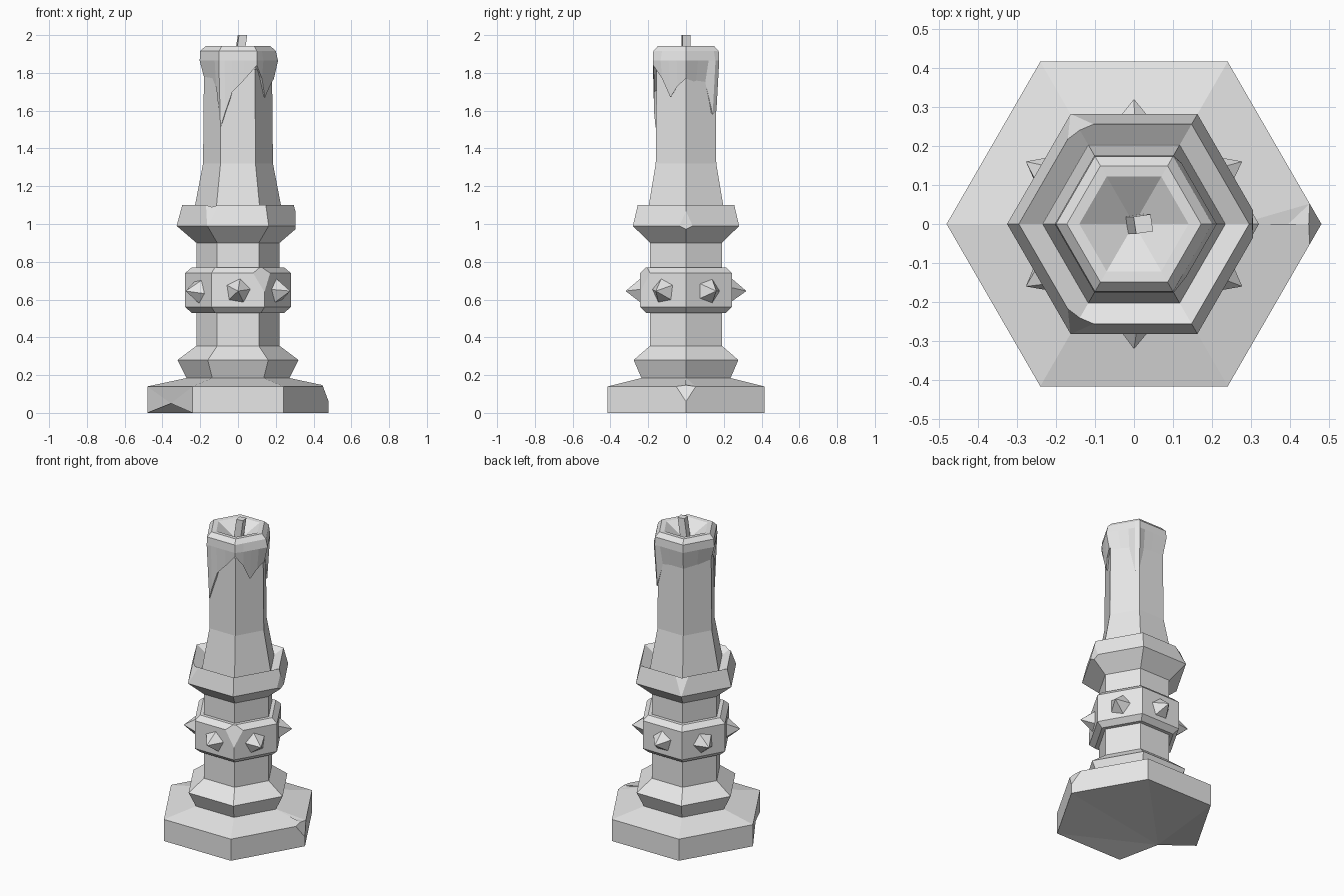
import bpy, bmesh
from math import sin, cos, radians, pi
from mathutils import Vector, Matrix

if "Cube" in bpy.data.objects:
    bpy.data.objects.remove(bpy.data.objects["Cube"], do_unlink=True)

GREY = (0.8, 0.8, 0.8, 1)
mat = bpy.data.materials.new("pale grey")
mat.use_nodes = True
mat.diffuse_color = GREY
mat.node_tree.nodes["Principled BSDF"].inputs["Base Color"].default_value = GREY


def polar(r, deg, z):
    return Vector((r * cos(radians(deg)), r * sin(radians(deg)), z))


def hex_radius(r, deg):
    """Distance to the outline of a hexagon with corner radius r."""
    return r * cos(pi / 6) / cos(radians(deg % 60 - 30))


def bridge(bm, rows):
    for low, high in zip(rows, rows[1:]):
        n = len(low)
        for i in range(n):
            j = (i + 1) % n
            bm.faces.new((low[i], low[j], high[j], high[i]))


def hex_lathe(profile):
    """Closed six-sided solid from (radius, height) pairs."""
    bm = bmesh.new()
    rows = [[bm.verts.new(polar(r, 60 * i, z)) for i in range(6)] for r, z in profile]
    bridge(bm, rows)
    bm.faces.new(rows[0][::-1])
    bm.faces.new(rows[-1])
    return bm


def chip(bm, deg, low, high):
    """Slice a corner off along the slope between two (radius, height) points."""
    (r0, z0), (r1, z1) = low, high
    bmesh.ops.bisect_plane(bm, geom=bm.verts[:] + bm.edges[:] + bm.faces[:],
                           plane_co=polar(r0, deg, z0),
                           plane_no=polar(z1 - z0, deg, r0 - r1), clear_outer=True)
    bmesh.ops.holes_fill(bm, edges=[e for e in bm.edges if e.is_boundary], sides=0)


def notch(bm, near, target):
    """Split the edge nearest a point and pull its middle to the target."""
    def middle(e):
        return (e.verts[0].co + e.verts[1].co) / 2
    edge = min(bm.edges, key=lambda e: (middle(e) - near).length)
    vert = bmesh.utils.edge_split(edge, edge.verts[0], 0.5)[1]
    vert.co = target
    bmesh.ops.triangulate(bm, faces=list(vert.link_faces))


def finish(bm, name):
    bmesh.ops.recalc_face_normals(bm, faces=bm.faces[:])
    mesh = bpy.data.meshes.new(name)
    bm.to_mesh(mesh)
    bm.free()
    mesh.materials.append(mat)
    bpy.context.collection.objects.link(bpy.data.objects.new(name, mesh))


# Foot, with a chipped corner and a broken lower edge
bm = hex_lathe([(0.48, 0), (0.48, 0.14), (0.27, 0.185)])
chip(bm, 0, (0.48, 0.06), (0.45, 0.14))
notch(bm, Vector((0.45, 0, 0.145)), Vector((0.395, 0, 0.152)))
notch(bm, polar(0.415, 210, 0), polar(0.41, 210, 0.05))
finish(bm, "foot")

# Stem and lower collar
finish(hex_lathe([(0.22, 0.34), (0.22, 0.92)]), "stem")
finish(hex_lathe([(0.27, 0.18), (0.32, 0.28), (0.22, 0.355)]), "lower_collar")

# Studded band
bm = hex_lathe([(0.245, 0.53), (0.28, 0.56), (0.28, 0.74), (0.245, 0.77)])
chip(bm, 300, (0.28, 0.64), (0.25, 0.74))
finish(bm, "band")
for i in range(6):
    bm = bmesh.new()
    bmesh.ops.create_cone(bm, cap_ends=True, segments=5, radius1=0.072, radius2=0,
                          depth=0.085)
    angle = 30 + 60 * i
    bm.transform(Matrix.Translation(polar(0.2775, angle, 0.645))
                 @ Matrix.Rotation(radians(angle), 4, 'Z')
                 @ Matrix.Rotation(pi / 2, 4, 'Y')
                 @ Matrix.Rotation(0.35 * i, 4, 'Z'))
    finish(bm, "stud_%d" % (i + 1))

# Cup with a sloping inner rim and chipped corners
bm = hex_lathe([(0.22, 0.9), (0.325, 0.99), (0.295, 1.1), (0.235, 1.065)])
chip(bm, 0, (0.305, 0.95), (0.304, 1.04))
for angle in (120, 240):
    chip(bm, angle, (0.315, 1.01), (0.273, 1.1))
finish(bm, "cup")

# Candle shaft
finish(hex_lathe([(0.235, 1.06), (0.21, 1.19), (0.185, 1.32), (0.18, 1.82)]), "candle")

# Melted wax: angle, height of the lower edge, radius of the lower edge
drips = [(0, 1.77, 0.19), (20, 1.75, 0.178), (40, 1.75, 0.18), (52, 1.58, 0.192),
         (60, 1.6, 0.186), (70, 1.74, 0.18), (90, 1.74, 0.178), (120, 1.74, 0.178),
         (150, 1.75, 0.178), (180, 1.77, 0.178), (210, 1.77, 0.18), (228, 1.72, 0.188),
         (240, 1.51, 0.186), (248, 1.59, 0.195), (260, 1.7, 0.195), (280, 1.76, 0.195),
         (300, 1.84, 0.2), (315, 1.77, 0.2), (330, 1.67, 0.19), (345, 1.73, 0.195)]
bm = bmesh.new()
rows = [[], [], [], [], [], []]
for deg, low, r in drips:
    bulge = 0.212 if deg < 60 or deg > 300 else 0.203
    section = [(0.165, low + 0.015), (r, low), (bulge, 1.865), (0.2, 1.915),
               (0.172, 1.942), (0.14, 1.94)]
    for row, (radius, z) in zip(rows, section):
        row.append(bm.verts.new(polar(hex_radius(radius, deg), deg, z)))
bridge(bm, rows)
# Melt pool
centre = bm.verts.new((0, 0, 1.85))
rim = rows[-1]
for i, v in enumerate(rim):
    bm.faces.new((v, rim[(i + 1) % len(rim)], centre))
finish(bm, "melted_wax")

# Leaning wick
bm = bmesh.new()
bmesh.ops.create_cube(bm, size=1)
for v in bm.verts:
    top = v.co.z > 0
    v.co = Vector((v.co.x * 0.044, v.co.y * 0.044, 2.0 if top else 1.84))
    v.co = Matrix.Rotation(0.15, 3, 'Z') @ v.co
    v.co.x += 0.024 if top else 0.0
finish(bm, "wick")
